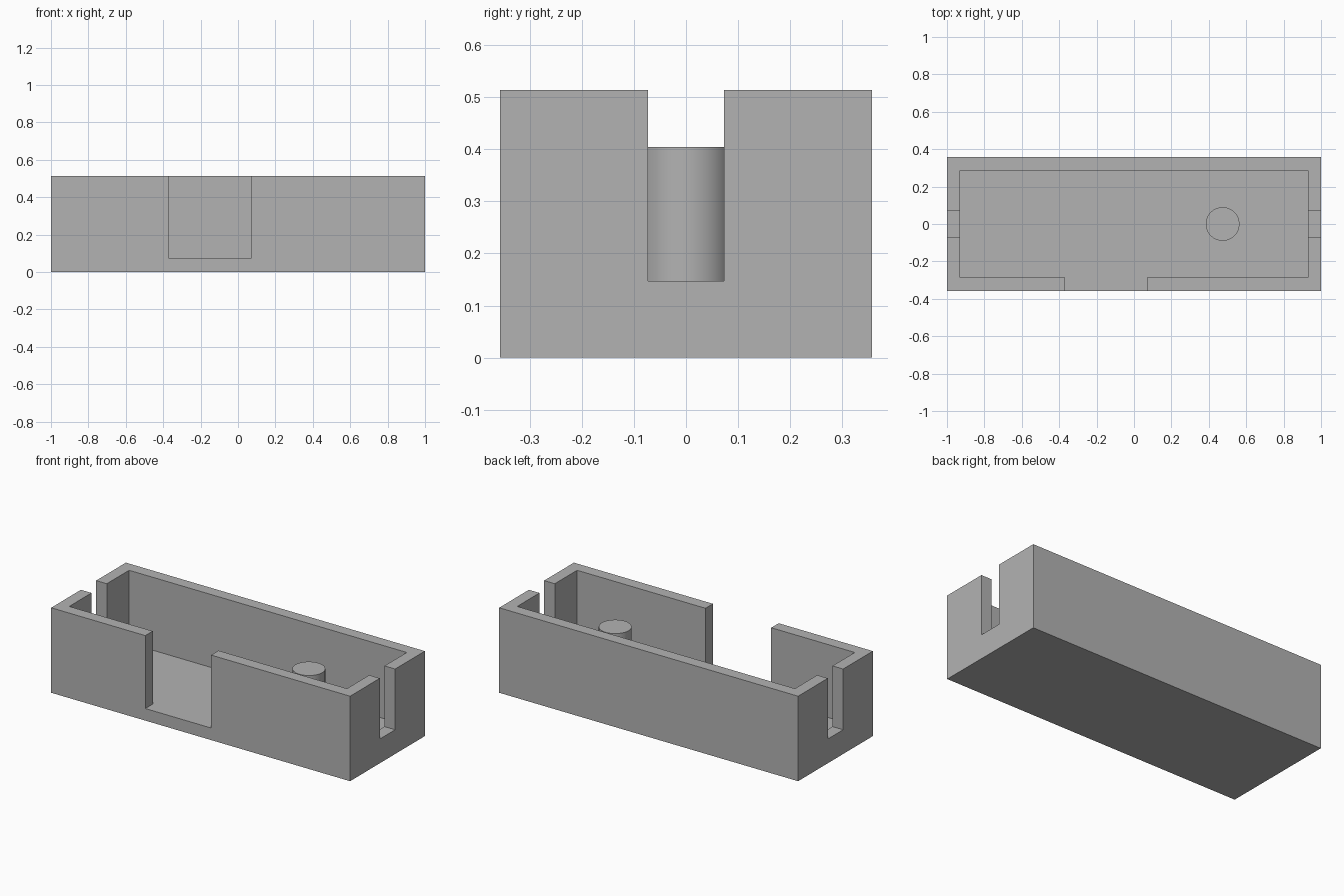
import bpy, bmesh

if "Cube" in bpy.data.objects:
    bpy.data.objects.remove(bpy.data.objects["Cube"], do_unlink=True)

# Overall sizes
HX, HY, H = 1.0, 0.357, 0.514
WALL, FLOOR = 0.071, 0.073
IX, IY = HX - WALL, HY - WALL
GAP_L, GAP_R = -0.37, 0.07
SLOT_Y, SLOT_Z = 0.073, 0.147
POST_X, POST_R, POST_TOP = 0.474, 0.09, 0.404
OVER = 0.1

# Grey plastic
grey = bpy.data.materials.new("grey_plastic")
grey.use_nodes = True
colour = (0.45, 0.45, 0.45, 1)
grey.diffuse_color = colour
grey.node_tree.nodes["Principled BSDF"].inputs["Base Color"].default_value = colour


def add_object(name, bm):
    bmesh.ops.recalc_face_normals(bm, faces=bm.faces)
    mesh = bpy.data.meshes.new(name)
    bm.to_mesh(mesh)
    bm.free()
    mesh.materials.append(grey)
    obj = bpy.data.objects.new(name, mesh)
    bpy.context.collection.objects.link(obj)
    return obj


def prism(name, outline, z0, z1):
    """Extrude a flat outline upwards from z0 to z1."""
    bm = bmesh.new()
    face = bm.faces.new([bm.verts.new((x, y, z0)) for x, y in outline])
    top = bmesh.ops.extrude_face_region(bm, geom=[face])["geom"]
    verts = [v for v in top if isinstance(v, bmesh.types.BMVert)]
    bmesh.ops.translate(bm, verts=verts, vec=(0, 0, z1 - z0))
    return add_object(name, bm)


def rectangle(x, y):
    return [(-x, -y), (x, -y), (x, y), (-x, y)]


# Outer block of the tray
tray = prism("tray", rectangle(HX, HY), 0, H)

# Inner cavity, opening through the front wall
cavity_outline = [
    (-IX, -IY), (GAP_L, -IY), (GAP_L, -HY - OVER), (GAP_R, -HY - OVER),
    (GAP_R, -IY), (IX, -IY), (IX, IY), (-IX, IY),
]
cavity = prism("cavity_cutter", cavity_outline, FLOOR, H + OVER)

# One long bar cuts the slots in both end walls
slots = prism("end_slot_cutter", rectangle(HX + OVER, SLOT_Y), SLOT_Z, H + 2 * OVER)

for cutter in (cavity, slots):
    mod = tray.modifiers.new(cutter.name, "BOOLEAN")
    mod.operation = "DIFFERENCE"
    mod.solver = "EXACT"
    mod.object = cutter

# Apply the cuts, then drop the cutters
bpy.context.view_layer.update()
cut_mesh = bpy.data.meshes.new_from_object(
    tray.evaluated_get(bpy.context.evaluated_depsgraph_get()))
tray.modifiers.clear()
tray.data = cut_mesh
for cutter in (cavity, slots):
    bpy.data.objects.remove(cutter, do_unlink=True)

# Round post standing on the floor
bm = bmesh.new()
bmesh.ops.create_cone(bm, cap_ends=True, segments=64, radius1=POST_R,
                      radius2=POST_R, depth=POST_TOP - FLOOR)
bmesh.ops.translate(bm, verts=bm.verts, vec=(POST_X, 0, (POST_TOP + FLOOR) / 2))
for f in bm.faces:
    f.smooth = abs(f.normal.z) < 0.5
for e in bm.edges:
    e.smooth = all(f.smooth for f in e.link_faces)
add_object("post", bm)
